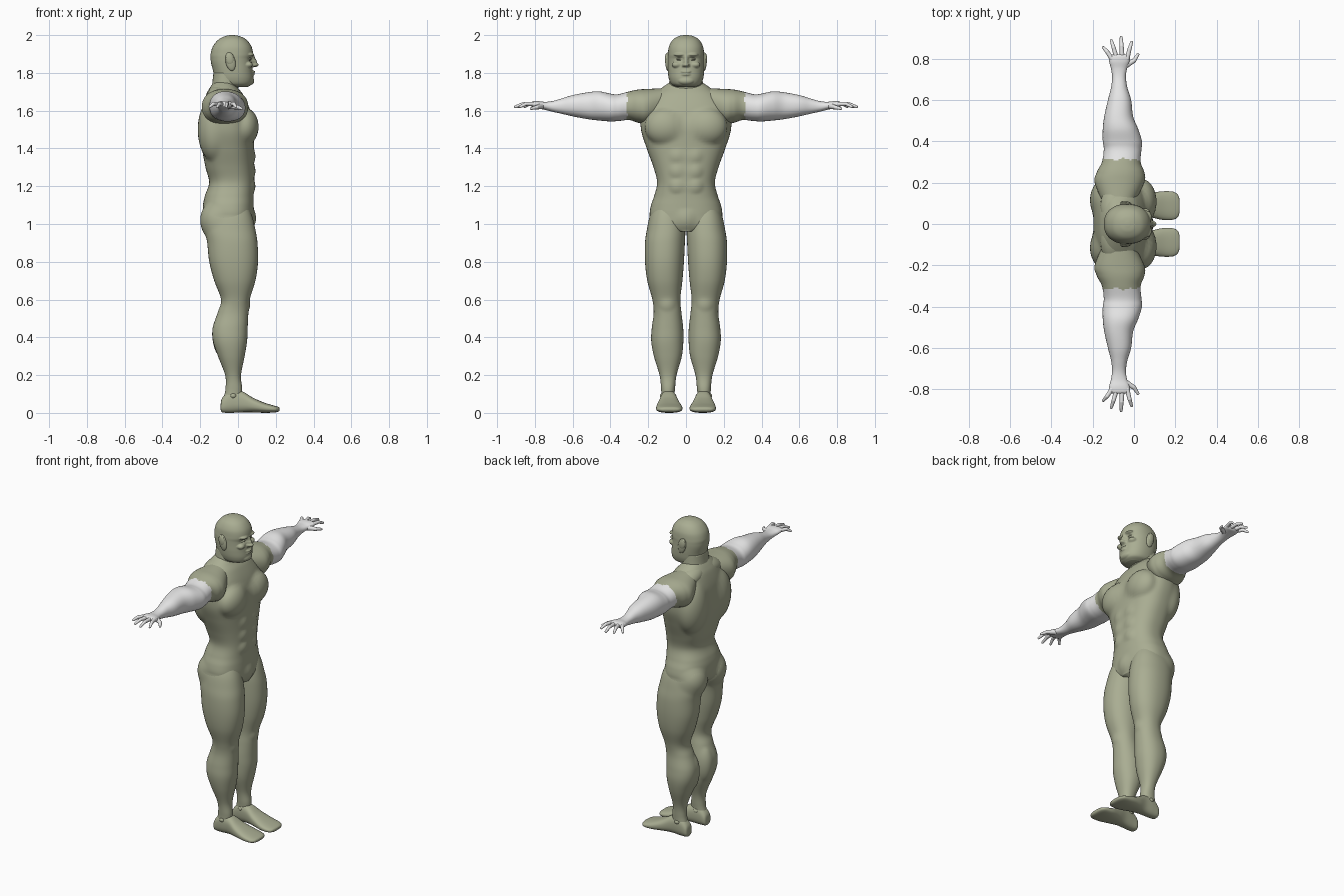
import bpy, bmesh, math
from mathutils import Vector, Matrix

mats = []
for name, col in (("olive", (.40, .42, .29, 1)), ("pale_grey", (.8, .8, .8, 1))):
    mat = bpy.data.materials.new(name)
    mat.diffuse_color = col
    mats.append(mat)


def finish(bm, name, pale=lambda c: False):
    """Turn a bmesh into a smooth object; faces where pale() holds are grey."""
    mesh = bpy.data.meshes.new(name)
    bm.to_mesh(mesh)
    bm.free()
    for m in mats:
        mesh.materials.append(m)
    for p in mesh.polygons:
        p.use_smooth = True
        p.material_index = int(pale(p.center))
    bpy.context.collection.objects.link(bpy.data.objects.new(name, mesh))


def spline(a, b, c, d, t):
    """Catmull-Rom blend of four stations."""
    return [0.5 * (2 * q + (r - p) * t + (2 * p - 5 * q + 4 * r - s) * t * t
                   + (3 * q - p - 3 * r + s) * t ** 3) for p, q, r, s in zip(a, b, c, d)]


def bulge(cx, cy, x, y, z, muscles, k):
    """Push a point outward from the section centre over ellipsoid muscles, blended softly."""
    dx, dy = x - cx, y - cy
    rad = math.hypot(dx, dy)
    if rad < 1e-5:
        return x, y
    dx, dy, r = dx / rad, dy / rad, rad
    for (mx, my, mz), (rx, ry, rz) in muscles:
        w = 1 - ((z - mz) / rz) ** 2
        if w <= 0:
            continue
        ox, oy, ex, ey = (cx - mx) / rx, (cy - my) / ry, dx / rx, dy / ry
        a, b, c = ex * ex + ey * ey, ox * ex + oy * ey, ox * ox + oy * oy - w
        disc = b * b - a * c
        if disc > 0:
            t = (-b + math.sqrt(disc)) / a
            h = max(k - abs(r - t), 0) / k
            r = max(r, t) + h * h * k / 4
    return cx + dx * r, cy + dy * r


def loft(bm, axis, stations, side=1, power=2.2, steps=6, seg=40, muscles=(), k=.016, dent=None):
    """Closed skin through stations (t, a0, a1, b0, b1): extents on the other two axes."""
    n = len(stations)
    rows = []
    for i in range(n - 1):
        pts = [stations[max(0, min(n - 1, i + j))] for j in (-1, 0, 1, 2)]
        rows += [spline(*pts, j / steps) for j in range(steps)]
    rows.append(stations[-1])
    rings = []
    for t, a0, a1, b0, b1 in rows:
        ring = []
        ca, cb = (a0 + a1) / 2, (b0 + b1) / 2
        for i in range(seg):
            u = 2 * math.pi * i / seg
            c, s = math.cos(u), math.sin(u)
            a = ca + (a1 - a0) / 2 * math.copysign(abs(c) ** (2 / power), c)
            b = cb + (b1 - b0) / 2 * math.copysign(abs(s) ** (2 / power), s)
            if dent:
                a -= dent(a, b, t)
            if muscles:
                a, b = bulge(ca, cb, a, b, t, muscles, k)
            x, y, z = {'x': (t, a, b), 'y': (a, t, b), 'z': (a, b, t)}[axis]
            ring.append(bm.verts.new((x, y * side, z)))
        rings.append(ring)
    faces = [bm.faces.new(rings[0]), bm.faces.new(rings[-1])]
    for r0, r1 in zip(rings, rings[1:]):
        for i in range(seg):
            m = (i + 1) % seg
            faces.append(bm.faces.new((r0[i], r0[m], r1[m], r1[i])))
    bmesh.ops.recalc_face_normals(bm, faces=faces)


def blob(bm, center, radii, tilt=0, axis='Y'):
    m = (Matrix.Translation(center) @ Matrix.Rotation(math.radians(tilt), 4, axis)
         @ Matrix.Diagonal((*radii, 1)))
    bmesh.ops.create_uvsphere(bm, u_segments=20, v_segments=12, radius=1, matrix=m)


def finger(bm, p0, p1, r0, r1):
    """Tapered finger bone with round ends."""
    p0, p1 = Vector(p0), Vector(p1)
    d = p1 - p0
    m = Matrix.Translation((p0 + p1) / 2) @ d.to_track_quat('Z', 'Y').to_matrix().to_4x4()
    bmesh.ops.create_cone(bm, cap_ends=False, segments=14, radius1=r0, radius2=r1,
                          depth=d.length, matrix=m)
    blob(bm, p0, (r0,) * 3)
    blob(bm, p1, (r1,) * 3)


def sym(rows):
    """Stations centred on y = 0, given as (z, x0, x1, half width)."""
    return [(z, x0, x1, -w, w) for z, x0, x1, w in rows]


def both(rows):
    """Mirror muscles across y = 0."""
    return [((x, s * y, z), r) for (x, y, z), r in rows for s in (1, -1)]


# Torso with chest, back, abdominal, buttock and crotch shapes
buttock = ((-.105, .095, 1.02), (.095, .095, .11))
bm = bmesh.new()
loft(bm, 'z', sym([(.96, -.12, .07, .05), (1.0, -.165, .08, .18), (1.05, -.182, .083, .192),
                   (1.1, -.185, .083, .185), (1.15, -.175, .083, .168), (1.22, -.153, .086, .153),
                   (1.3, -.172, .086, .172), (1.4, -.19, .085, .208), (1.5, -.197, .085, .238),
                   (1.6, -.19, .065, .235), (1.68, -.17, .03, .18), (1.72, -.15, .0, .13),
                   (1.76, -.12, -.03, .07)]), power=2.4, steps=8, seg=72,
     muscles=both([((.035, .108, 1.515), (.074, .11, .1)), ((-.125, .115, 1.5), (.088, .11, .17)),
                   buttock] + [((.055, .045, z), (.036, .043, .046)) for z in (1.2, 1.28, 1.36)])
     + [((.035, 0, 1.03), (.06, .06, .07))])
finish(bm, "torso")

# Neck and trapezius
bm = bmesh.new()
loft(bm, 'z', sym([(1.64, -.16, .02, .11), (1.7, -.145, .0, .097), (1.74, -.137, .005, .09),
                   (1.8, -.13, .0, .086)]))
for s in (1, -1):
    blob(bm, (-.1, s * .085, 1.68), (.063, .11, .052), s * -14, 'X')
finish(bm, "neck")


# Head with eye sockets, brow, nose, lips, cheeks and chin
def socket(x, y, z):
    return .012 * math.exp(-((abs(y) - .036) / .017) ** 2 - ((z - 1.873) / .011) ** 2) if x > 0 else 0


bm = bmesh.new()
loft(bm, 'z', sym([(1.725, -.08, .05, .05), (1.74, -.11, .073, .078), (1.77, -.125, .081, .091),
                   (1.81, -.132, .078, .096), (1.85, -.142, .075, .097),
                   (1.875, -.145, .075, .097), (1.9, -.145, .08, .096), (1.94, -.133, .071, .09),
                   (1.975, -.105, .045, .07), (1.994, -.07, .01, .04), (2.0, -.04, -.02, .012)]),
     steps=9, seg=96, k=.007, dent=socket,
     muscles=both([((.063, .034, 1.897), (.022, .03, .01)), ((.056, .05, 1.843), (.022, .025, .017)),
                   ((.08, .013, 1.84), (.012, .009, .009)), ((.06, .036, 1.873), (.013, .014, .006))])
     + [((.076, 0, 1.872), (.014, .011, .028)), ((.084, 0, 1.853), (.016, .012, .024)),
        ((.09, 0, 1.843), (.019, .014, .012)), ((.078, 0, 1.806), (.013, .028, .007)),
        ((.076, 0, 1.792), (.013, .025, .007)), ((.066, 0, 1.757), (.02, .04, .02))])
finish(bm, "head")

for s, tag in ((1, "left"), (-1, "right")):
    # Ear
    bm = bmesh.new()
    blob(bm, (-.04, s * .097, 1.86), (.026, .012, .05), -12)
    blob(bm, (-.044, s * .103, 1.872), (.021, .009, .032), -12)
    finish(bm, tag + "_ear")

    # Arm from shoulder to palm, bare beyond the sleeve line
    bm = bmesh.new()
    loft(bm, 'y', [(.1, -.15, .0, 1.58, 1.72), (.2, -.19, .05, 1.53, 1.715),
                   (.25, -.18, .05, 1.535, 1.712), (.3, -.155, .032, 1.55, 1.702),
                   (.36, -.146, .036, 1.545, 1.687), (.4, -.151, .038, 1.543, 1.69),
                   (.46, -.151, .02, 1.548, 1.702), (.52, -.144, -.004, 1.555, 1.697),
                   (.6, -.126, -.014, 1.57, 1.682), (.66, -.111, -.032, 1.584, 1.664),
                   (.71, -.106, -.039, 1.595, 1.65), (.75, -.111, -.034, 1.605, 1.647),
                   (.785, -.12, -.022, 1.612, 1.651), (.81, -.118, -.02, 1.617, 1.65),
                   (.82, -.105, -.035, 1.624, 1.644)], s, steps=8, seg=48)
    finish(bm, tag + "_arm",
           lambda c: abs(c.y) > .314 + .006 * math.sin(c.x * 90) * math.cos(c.z * 70))

    # Fingers and thumb, each with a knuckle bend
    bm = bmesh.new()
    for x0, x1, tip in ((-.108, -.148, .86), (-.084, -.11, .895), (-.057, -.062, .91),
                        (-.033, -.012, .885)):
        mid = (x0 * .45 + x1 * .55, s * (.8 * .45 + tip * .55), 1.636)
        finger(bm, (x0, s * .8, 1.635), mid, .012, .01)
        finger(bm, mid, (x1, s * (tip - .007), 1.621), .01, .007)
    finger(bm, (-.045, s * .765, 1.624), (.0, s * .79, 1.618), .016, .011)
    finger(bm, (.0, s * .79, 1.618), (.019, s * .82, 1.611), .011, .007)
    finish(bm, tag + "_fingers", lambda c: True)

    # Leg with buttock, kneecap and calf
    bm = bmesh.new()
    loft(bm, 'z', [(.08, -.075, .02, .062, .13), (.13, -.066, .022, .058, .132),
                   (.2, -.068, .016, .05, .14), (.3, -.106, .035, .022, .17),
                   (.38, -.132, .048, .014, .184), (.45, -.134, .051, .015, .181),
                   (.53, -.108, .055, .024, .171), (.6, -.09, .062, .03, .178),
                   (.7, -.126, .092, .019, .205), (.8, -.152, .106, .011, .217),
                   (.9, -.163, .103, .006, .217), (.97, -.175, .092, .004, .207),
                   (1.04, -.165, .075, .015, .192), (1.1, -.13, .05, .04, .165),
                   (1.14, -.08, .02, .07, .13)], s, steps=7, seg=56,
         muscles=[buttock, ((.025, .1, .575), (.037, .04, .045)),
                  ((-.085, .065, .41), (.048, .042, .11))])
    finish(bm, tag + "_leg")

    # Foot with ankle bones
    bm = bmesh.new()
    loft(bm, 'x', [(-.092, .08, .11, .018, .045), (-.083, .063, .127, .003, .08),
                   (-.04, .056, .133, .0, .12), (.02, .048, .136, .003, .115),
                   (.08, .033, .15, .003, .08), (.14, .02, .158, .0, .054),
                   (.19, .021, .156, .002, .039), (.213, .035, .14, .006, .032),
                   (.221, .06, .115, .012, .026)], s, 2.5)
    blob(bm, (-.025, s * .095, .09), (.026, .044, .022))
    finish(bm, tag + "_foot")
